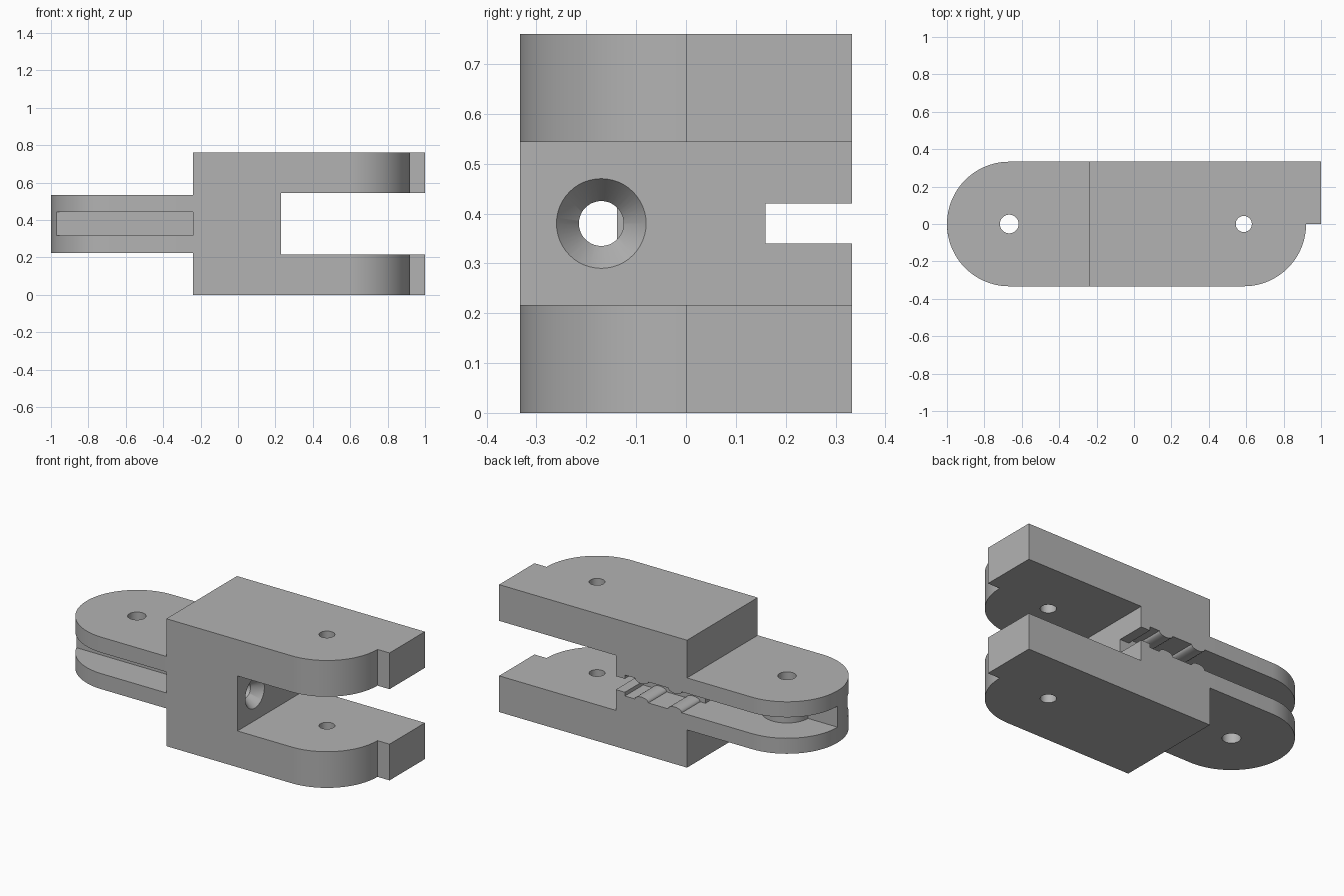
import bpy, bmesh
from math import sin, cos, radians, asin, degrees
from mathutils import Matrix

if "Cube" in bpy.data.objects:
    bpy.data.objects.remove(bpy.data.objects["Cube"])

# Main dimensions
HALF = 0.333                 # half width and end radius
MID, TOP = 0.38, 0.76
BACK, THROAT, TIP = -0.24, 0.23, 1.0
PIN_T, PIN_F = -0.667, 0.587  # pin centres of tongue and fork
GAP, TONGUE, GROOVE, SLOT = 0.164, 0.155, 0.0625, 0.04
BOSS = 0.138

grey = bpy.data.materials.new("plain grey")
grey.use_nodes = True
colour = (0.45, 0.45, 0.45, 1)
grey.diffuse_color = colour
grey.node_tree.nodes["Principled BSDF"].inputs["Base Color"].default_value = colour


def arc(cx, r, start, end, n=32):
    angles = [radians(start + (end - start) * i / n) for i in range(n + 1)]
    return [(cx + r * cos(a), r * sin(a)) for a in angles]


def finish(name, bm):
    bmesh.ops.recalc_face_normals(bm, faces=bm.faces)
    mesh = bpy.data.meshes.new(name)
    bm.to_mesh(mesh)
    bm.free()
    mesh.materials.append(grey)
    obj = bpy.data.objects.new(name, mesh)
    bpy.context.collection.objects.link(obj)
    return obj


def extrude(name, points, low, high, along="z"):
    """Extrude an outline in xy along z, or an outline in xz along y."""
    bm = bmesh.new()
    place = (lambda a, b: (a, b, low)) if along == "z" else (lambda a, b: (a, low, b))
    face = bm.faces.new([bm.verts.new(place(a, b)) for a, b in points])
    moved = bmesh.ops.extrude_face_region(bm, geom=[face])["geom"]
    step = (0, 0, high - low) if along == "z" else (0, high - low, 0)
    bmesh.ops.translate(bm, vec=step, verts=[v for v in moved if isinstance(v, bmesh.types.BMVert)])
    return finish(name, bm)


def cone(name, r1, r2, depth, matrix):
    bm = bmesh.new()
    bmesh.ops.create_cone(bm, cap_ends=True, segments=48, radius1=r1, radius2=r2,
                          depth=depth, matrix=matrix)
    return finish(name, bm)


def cut(obj, cutter):
    mod = obj.modifiers.new("cut", "BOOLEAN")
    mod.operation, mod.solver, mod.object = "DIFFERENCE", "EXACT", cutter
    bpy.context.view_layer.objects.active = obj
    bpy.ops.object.modifier_apply(modifier=mod.name)
    bpy.data.objects.remove(cutter)


def pin_hole(obj, x, r):
    cut(obj, cone("pin_cutter", r, r, 2, Matrix.Translation((x, 0, MID))))


parts = []

# Fork plates: rounded at the front, square stop at the back
fork = [(BACK, HALF), (BACK, -HALF)] + arc(PIN_F, HALF, -90, 0) + [(TIP, 0), (TIP, HALF)]
for name, low, high in (("lower_fork_plate", 0, MID - GAP), ("upper_fork_plate", MID + GAP, TOP)):
    plate = extrude(name, fork, low, high)
    pin_hole(plate, PIN_F, 0.043)
    parts.append(plate)

# Core block between the fork plates
block = [(BACK, -HALF), (THROAT, -HALF), (THROAT, HALF), (BACK, HALF)]
core = extrude("core_block", block, MID - GAP, MID + GAP)

# Cable slot with rounded grip ridges on floor and ceiling
floor = [(BACK - 0.1, GROOVE)]
for centre in (-0.16, 0.06):
    for i in range(13):
        a = radians(180 - 15 * i)
        floor.append((centre + 0.045 * cos(a), GROOVE - (GROOVE - SLOT) * sin(a)))
floor += [(0.17, GROOVE), (0.17, SLOT), (THROAT + 0.1, SLOT)]
outline = [(x, MID - h) for x, h in floor] + [(x, MID + h) for x, h in reversed(floor)]
cut(core, extrude("slot_cutter", outline, 0.16, 0.5, "y"))

# Countersunk hole running lengthwise through the core
turn = Matrix.Rotation(radians(90), 4, "Y")
cut(core, cone("bore_cutter", 0.045, 0.045, 2, Matrix.Translation((0, -0.17, MID)) @ turn))
sink = 0.06
cut(core, cone("sink_cutter", 0.045, 0.135, 2 * sink, Matrix.Translation((THROAT, -0.17, MID)) @ turn))
parts.append(core)

# Tongue cheeks above and below the groove
cheek = [(BACK, HALF)] + arc(PIN_T, HALF, 90, 270, 48) + [(BACK, -HALF)]
for name, low, high in (("lower_tongue_cheek", MID - TONGUE, MID - GROOVE),
                        ("upper_tongue_cheek", MID + GROOVE, MID + TONGUE)):
    plate = extrude(name, cheek, low, high)
    pin_hole(plate, PIN_T, 0.05)
    parts.append(plate)

# Tongue web with pin boss bulging to the back
lip = 180 + degrees(asin(BOSS / HALF))
web_outline = ([(BACK, 0)] + arc(PIN_T, BOSS, 0, 180)
               + arc(PIN_T, HALF, 180, lip, 8) + [(BACK, -BOSS)])
web = extrude("tongue_web", web_outline, MID - GROOVE, MID + GROOVE)
pin_hole(web, PIN_T, 0.05)
parts.append(web)

# Smooth the round walls, keep edges crisp
for obj in bpy.context.view_layer.objects:
    obj.select_set(obj in parts)
bpy.context.view_layer.objects.active = core
bpy.ops.object.shade_smooth_by_angle(angle=radians(30))
